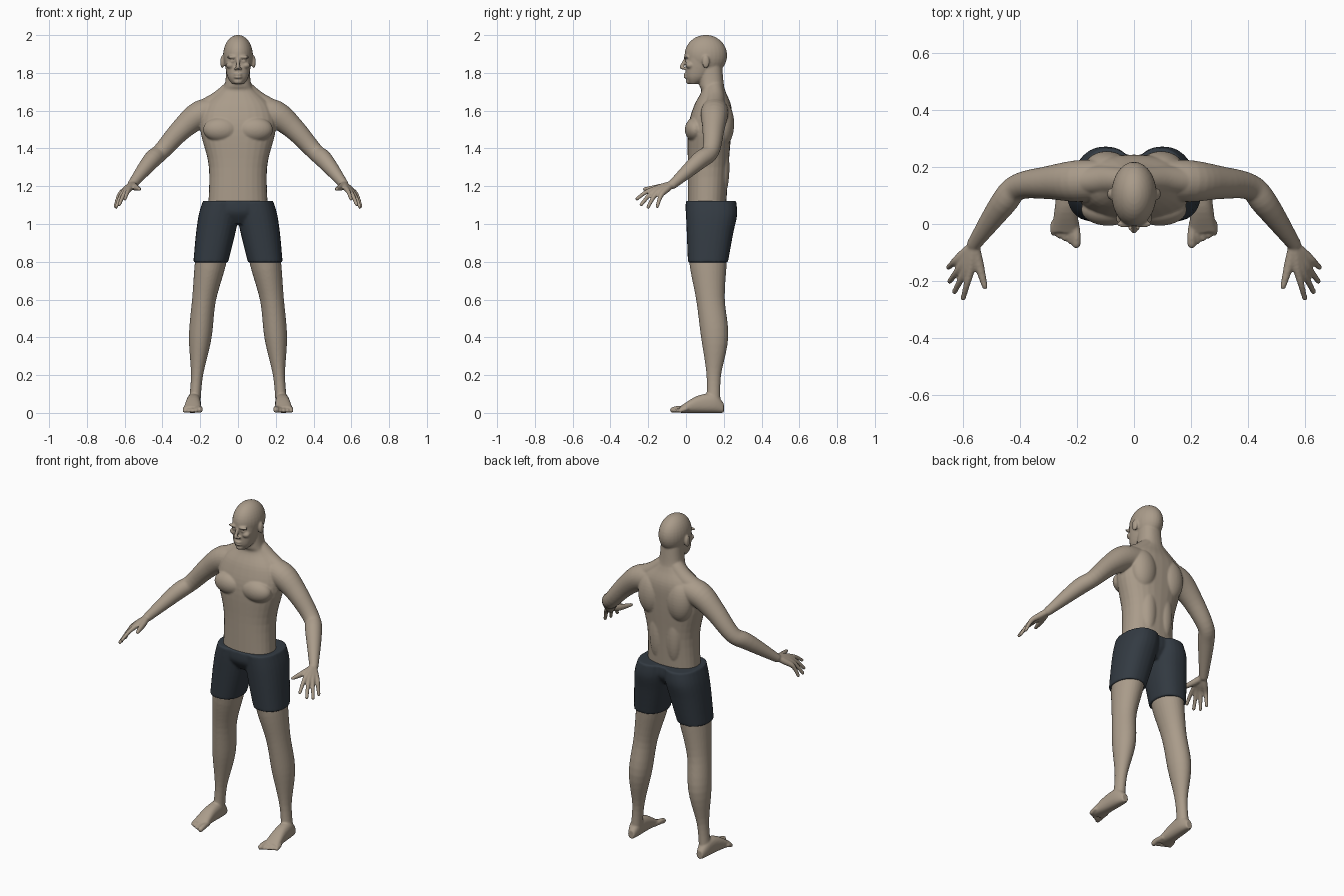
import bpy
import bmesh
from math import cos, sin, pi, tau, copysign
from mathutils import Vector, Matrix

cube = bpy.data.objects.get("Cube")
if cube:
    bpy.data.objects.remove(cube)

X, Y, Z = Vector((1, 0, 0)), Vector((0, 1, 0)), Vector((0, 0, 1))


def material(name, color):
    mat = bpy.data.materials.new(name)
    mat.use_nodes = True
    mat.diffuse_color = color
    shader = mat.node_tree.nodes["Principled BSDF"]
    shader.inputs["Base Color"].default_value = color
    shader.inputs["Roughness"].default_value = .8
    return mat


def spline(rows, steps=5):
    """Smooth curve through rows of numbers."""
    rows = [Vector(row) for row in rows]
    last = len(rows) - 1
    points = []
    for i in range(last):
        start, end = rows[i], rows[i + 1]
        leave = (end - rows[max(i - 1, 0)]) / 2
        arrive = (rows[min(i + 2, last)] - start) / 2
        for k in range(steps):
            t = k / steps
            ease = t * t * (3 - 2 * t)
            points.append(start.lerp(end, ease) + leave * (t * (1 - t) ** 2)
                          - arrive * (t * t * (1 - t)))
    return points + [rows[last]]


def loft(bm, rings, power=2, sides=28):
    """Closed skin over rings of (centre, first half axis, second half axis)."""
    def bulge(value):
        return copysign(abs(value) ** (2 / power), value)

    loops = []
    for centre, u, v in rings:
        angles = [tau * i / sides for i in range(sides)]
        loops.append([bm.verts.new(centre + u * bulge(cos(a)) + v * bulge(sin(a))) for a in angles])
    for lower, upper in zip(loops, loops[1:]):
        for i in range(sides):
            j = (i + 1) % sides
            bm.faces.new((lower[i], lower[j], upper[j], upper[i]))
    bm.faces.new(loops[0])
    bm.faces.new(loops[-1])


def column(bm, rows, middle=lambda z: 0):
    """Upright loft; rows are height, half width, front, back."""
    rings = []
    for z, half, front, back in spline(rows):
        centre = Vector((middle(z), (front + back) / 2, z))
        rings.append((centre, X * half, Y * (back - front) / 2))
    loft(bm, rings, power=2.3)


def tube(bm, rows, side=1, depth=1):
    """Limb with a domed tip; rows are x, y, z, radius."""
    rows = spline(rows)
    centres = [Vector((side * row[0], row[1], row[2])) for row in rows]
    along = (centres[-1] - centres[0]).normalized()
    guide = Y if abs(along.z) > .8 else Z
    rings = []
    for i, centre in enumerate(centres):
        ahead = centres[min(i + 1, len(centres) - 1)]
        tangent = (ahead - centres[max(i - 1, 0)]).normalized()
        u = tangent.cross(guide).normalized() * rows[i][3]
        rings.append((centre, u, tangent.cross(u) * depth))
    centre, u, v = rings[-1]
    for k in range(1, 5):
        a = k * pi / 10
        rings.append((centre + tangent * u.length * sin(a), u * cos(a), v * cos(a)))
    loft(bm, rings)


def blob(bm, centre, radii, side=1):
    """Ellipsoid."""
    place = Matrix.Translation((side * centre[0], centre[1], centre[2]))
    shape = Matrix.Diagonal((*radii, 1))
    bmesh.ops.create_uvsphere(bm, u_segments=28, v_segments=18, radius=1, matrix=place @ shape)


def finish(bm, name, mat, voxel, rounds):
    """Fuse overlapping forms into one smooth surface."""
    bmesh.ops.recalc_face_normals(bm, faces=bm.faces)
    mesh = bpy.data.meshes.new(name)
    bm.to_mesh(mesh)
    bm.free()
    mesh.materials.append(mat)
    part = bpy.data.objects.new(name, mesh)
    bpy.context.collection.objects.link(part)
    fuse = part.modifiers.new("fuse", "REMESH")
    fuse.mode = "VOXEL"
    fuse.voxel_size = voxel
    fuse.use_smooth_shade = True
    soften = part.modifiers.new("soften", "SMOOTH")
    soften.factor = .5
    soften.iterations = rounds


skin = material("skin", (.4, .33, .255, 1))
cloth = material("dark cloth", (.033, .043, .055, 1))
body = bmesh.new()

# Torso and neck
column(body, [(1.05, .16, .01, .21), (1.3, .154, .01, .225), (1.5, .2, .01, .24), (1.62, .18, .04, .24),
              (1.7, .1, .08, .21), (1.74, .07, .07, .2), (1.85, .06, .07, .19)])

# Skull, jaw, nose, lips and chin
blob(body, (0, .105, 1.893), (.079, .113, .108))
column(body, [(1.74, .03, .02, .06), (1.78, .056, 0, .12), (1.86, .07, 0, .16), (1.92, .066, 0, .16)])
tube(body, [(0, 0, 1.88, .008), (0, -.024, 1.83, .011)])
for height in (1.777, 1.792):
    blob(body, (0, 0, height), (.022, .013, .007))
blob(body, (0, .015, 1.755), (.024, .016, .016))

for side in (1, -1):
    # Brow, eye, cheek, nostril and ear
    blob(body, (.032, 0, 1.883), (.03, .013, .008), side)
    blob(body, (.03, .008, 1.862), (.014, .013, .009), side)
    blob(body, (.04, .02, 1.84), (.024, .022, .018), side)
    blob(body, (.012, -.012, 1.823), (.009, .011, .008), side)
    blob(body, (.083, .105, 1.858), (.011, .02, .034), side)

    # Chest, shoulder blade, lower back and slope of the neck
    blob(body, (.09, .05, 1.5), (.095, .056, .065), side)
    blob(body, (.095, .195, 1.53), (.08, .06, .12), side)
    blob(body, (.055, .19, 1.3), (.05, .04, .16), side)
    tube(body, [(.03, .15, 1.72, .045), (.1, .155, 1.655, .05), (.18, .15, 1.61, .05)], side)

    # Arm from shoulder through elbow to wrist
    tube(body, [(.1, .155, 1.6, .07), (.2, .15, 1.58, .073), (.3, .145, 1.5, .058), (.405, .13, 1.385, .046),
                (.46, .07, 1.335, .046), (.56, -.07, 1.21, .025)], side)

    # Fingers fan out from the wrist, the middle two longest
    wrist = Vector((.56, -.075, 1.21))
    for i in range(4):
        share = i / 3
        reach = sin(pi * share)
        knuckle = Vector((.573, -.165, 1.187)).lerp(Vector((.622, -.127, 1.16)), share)
        tip = Vector((.598, -.26, 1.133)).lerp(Vector((.65, -.152, 1.093)), share)
        knuckle.y -= reach * .01
        tip += Vector((.015, -.015, -.02)) * reach
        bend = knuckle.lerp(tip, .5) + Z * .008
        path = [(wrist.lerp(knuckle, .1), .018), (wrist.lerp(knuckle, .5), .018),
                (knuckle, .0145), (bend, .0115), (tip, .0095)]
        tube(body, [(*point, radius) for point, radius in path], side)

    # Thumb
    tube(body, [(*wrist, .018), (.545, -.135, 1.195, .018), (.522, -.22, 1.185, .01)], side)

    # Leg from hip through knee and calf to ankle, deeper than wide
    tube(body, [(.12, .12, .95, .085), (.145, .117, .8, .083), (.18, .13, .6, .063), (.2, .152, .4, .06),
                (.217, .147, .2, .032), (.229, .145, .06, .031)], side, depth=1.2)

    # Foot from heel to ball; rows are position, half width, height
    rings = []
    for y, half, top in spline([(.2, .02, .05), (.15, .035, .1), (.06, .04, .09), (-.03, .048, .035)]):
        rings.append((Vector((side * (.24 - y / 20), y, top / 2)), X * half, Z * top / 2))
    loft(body, rings, power=2.4)

    # Toes, stepping back from the big one
    for i in range(5):
        radius = .011 if i else .0155
        x, y = .202 + .02 * i, -.07 + .01 * i
        tube(body, [(x * .8 + .047, .01, .022, radius), (x, y + .03, .022, radius), (x, y, radius, radius)], side)

finish(body, "body", skin, voxel=.005, rounds=6)

# Shorts: pelvis, then a leg and seat on each side
shorts = bmesh.new()
column(shorts, [(1, .12, .04, .2), (1.06, .16, 0, .24), (1.123, .176, 0, .24)])
for side in (1, -1):
    column(shorts, [(.797, .092, .01, .222), (.95, .104, .004, .25), (1.05, .106, 0, .271), (1.123, .097, 0, .265)],
           middle=lambda z: side * (.28 - .17 * z))
finish(shorts, "shorts", cloth, voxel=.007, rounds=3)
